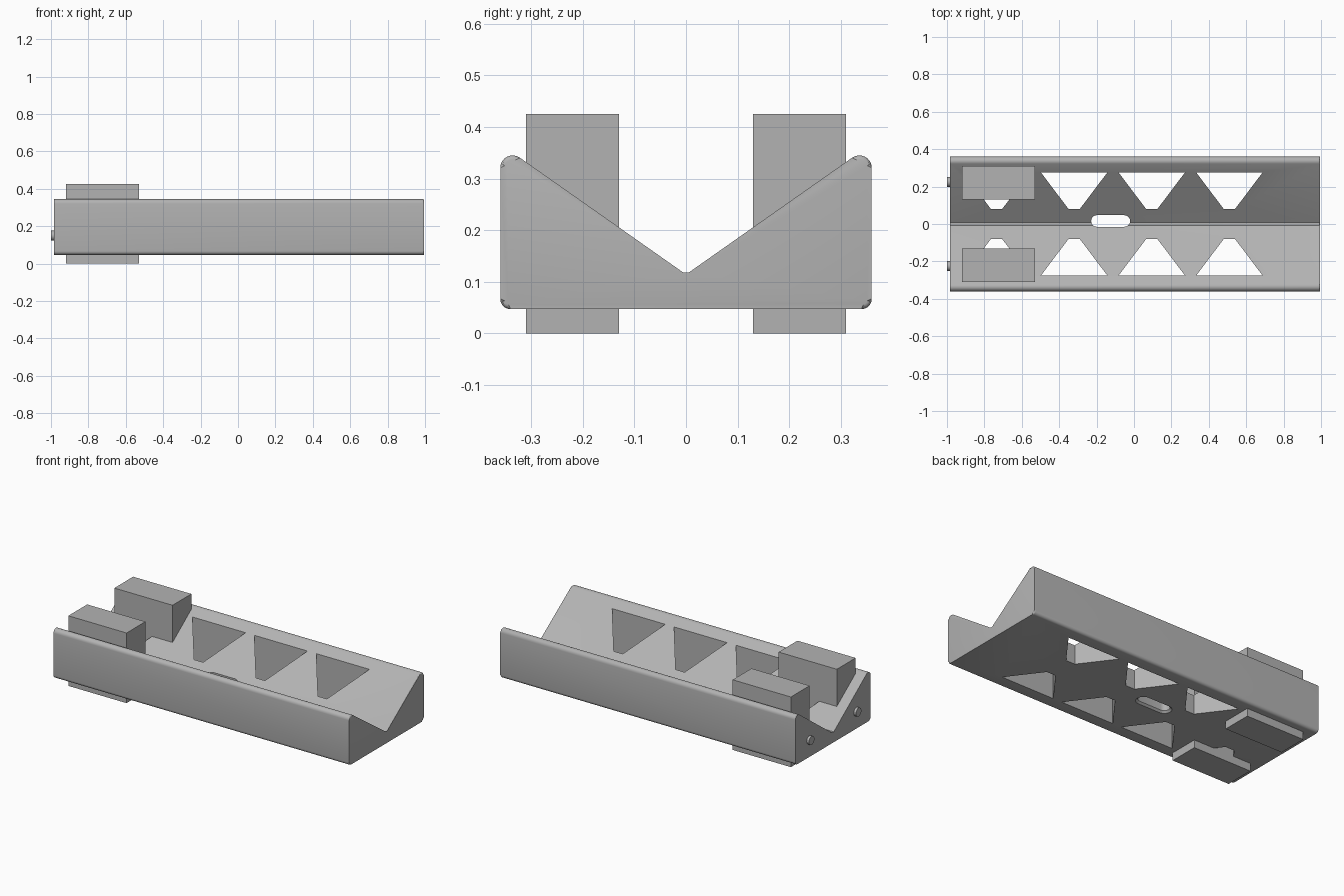
import bpy, bmesh, math

if "Cube" in bpy.data.objects:
    bpy.data.objects.remove(bpy.data.objects["Cube"])

grey = bpy.data.materials.new("grey")
grey.diffuse_color = (0.45, 0.45, 0.45, 1)
grey.use_nodes = True
grey.node_tree.nodes["Principled BSDF"].inputs["Base Color"].default_value = grey.diffuse_color


def finish(bm, name, helper=False):
    bmesh.ops.recalc_face_normals(bm, faces=bm.faces)
    me = bpy.data.meshes.new(name)
    bm.to_mesh(me)
    bm.free()
    ob = bpy.data.objects.new(name, me)
    bpy.context.collection.objects.link(ob)
    me.materials.append(grey)
    ob.hide_render = ob.hide_viewport = helper
    return ob


def loft(bm, *rings):
    """Closed solid through rings that share a point count."""
    loops = [[bm.verts.new(p) for p in r] for r in rings]
    n = len(loops[0])
    for a, b in zip(loops, loops[1:]):
        for i in range(n):
            bm.faces.new((a[i], a[(i + 1) % n], b[(i + 1) % n], b[i]))
    bm.faces.new(loops[0])
    return bm.faces.new(loops[-1])


def arc(cx, cy, r, a0, a1, n):
    return [(cx + r * math.cos(math.radians(a0 + (a1 - a0) * i / n)),
             cy + r * math.sin(math.radians(a0 + (a1 - a0) * i / n))) for i in range(n + 1)]


# V-grooved body: half profile mirrored, extruded along x
half = arc(0.34, 0.067, 0.02, -90, 0, 5) + arc(0.336, 0.321, 0.024, 0, 126.2, 8) + [(0.008, 0.11)]
profile = half + [(-y, z) for y, z in reversed(half)]
bm = bmesh.new()
cap = loft(bm, *[[(x, y, z) for y, z in profile] for x in (-0.985, 0.995)])
bmesh.ops.bevel(bm, geom=list(cap.edges), offset=0.008, segments=3, profile=0.5, affect='EDGES')
body = finish(bm, "cradle_body")

# Cutters: four tapered windows on each side
bm = bmesh.new()
for i in range(4):
    cx = -0.735 + 0.415 * i
    for s in (-1, 1):
        shape = [(cx - 0.03, 0.08), (cx + 0.03, 0.08), (cx + 0.178, 0.276), (cx - 0.178, 0.276)]
        loft(bm, *[[(x, s * y, z) for x, y in shape] for z in (-0.1, 0.6)])
windows = finish(bm, "window_cutter", True)


# Cutter: rounded slot flared at the underside
def slot_ring(r, z):
    pts = arc(-0.052, 0.016, r, -90, 90, 10) + arc(-0.198, 0.016, r, 90, 270, 10)
    return [(x, y, z) for x, y in pts]


bm = bmesh.new()
loft(bm, slot_ring(0.042, 0.03), slot_ring(0.042, 0.047), slot_ring(0.031, 0.058), slot_ring(0.031, 0.3))
slot = finish(bm, "slot_cutter", True)

for cutter in (windows, slot):
    mod = body.modifiers.new("cut", 'BOOLEAN')
    mod.operation = 'DIFFERENCE'
    mod.solver = 'EXACT'
    mod.object = cutter
bpy.context.view_layer.update()
cut_mesh = bpy.data.meshes.new_from_object(body.evaluated_get(bpy.context.evaluated_depsgraph_get()))
body.modifiers.clear()
body.data = cut_mesh
for cutter in (windows, slot):
    bpy.data.objects.remove(cutter)

pins = []
for s, side in ((-1, "front"), (1, "back")):
    # Upright blocks passing through the body
    bm = bmesh.new()
    box = [(-0.92, 0.13), (-0.53, 0.13), (-0.53, 0.31), (-0.92, 0.31)]
    loft(bm, *[[(x, s * y, z) for x, y in box] for z in (0.0, 0.425)])
    finish(bm, side + "_block")
    # Small round pins on the end face
    bm = bmesh.new()
    ring = arc(s * 0.225, 0.15, 0.026, 0, 345, 23)
    loft(bm, *[[(x, y, z) for y, z in ring] for x in (-1.0, -0.975)])
    pins.append(finish(bm, side + "_pin"))

# Smooth rounded surfaces, keep hard edges
for ob in [body] + pins:
    bpy.ops.object.select_all(action='DESELECT')
    ob.select_set(True)
    bpy.context.view_layer.objects.active = ob
    bpy.ops.object.shade_smooth_by_angle(angle=math.radians(30))
